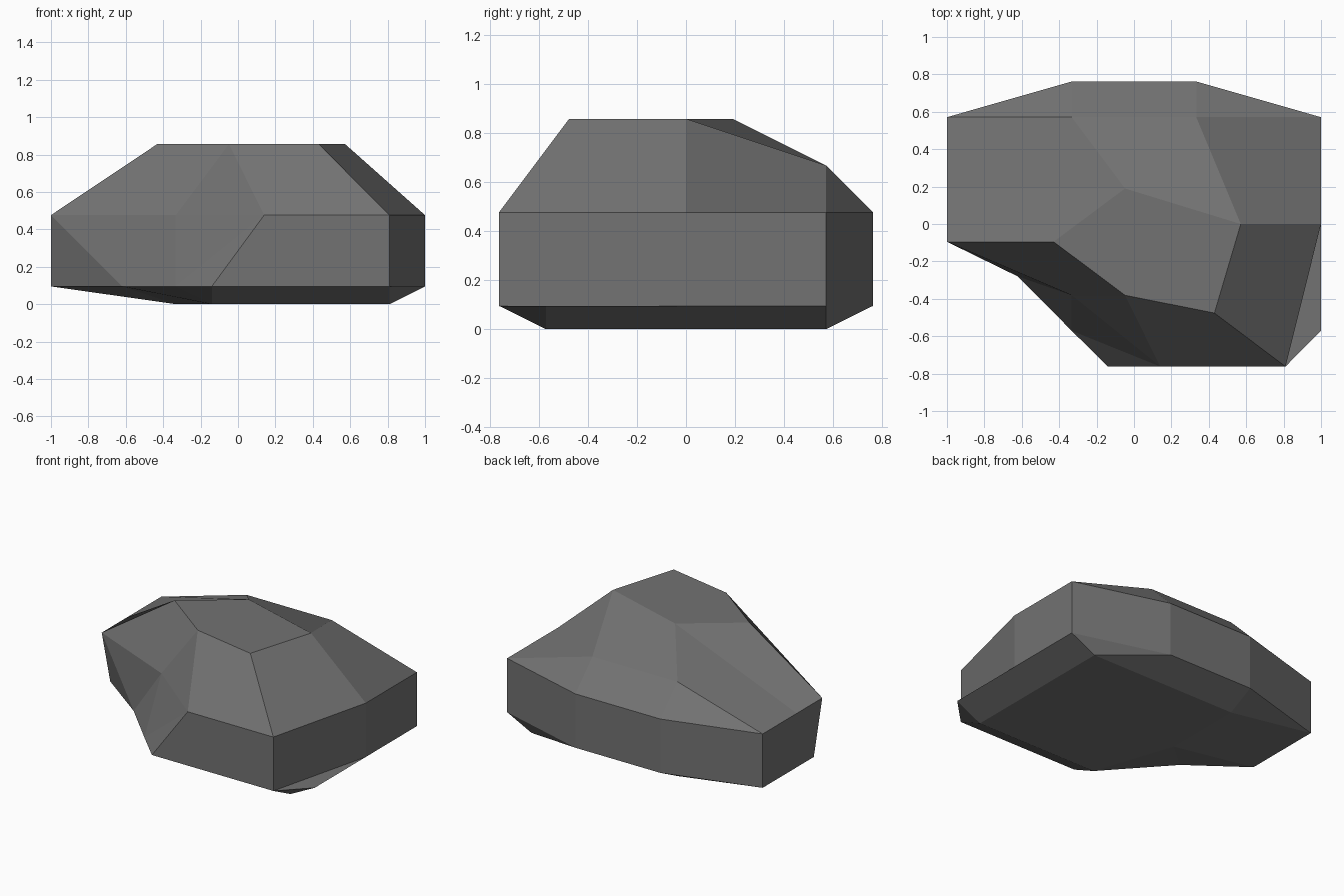
import bpy, bmesh

if "Cube" in bpy.data.objects:
    bpy.data.objects.remove(bpy.data.objects["Cube"])

# heights of the horizontal rings
Z_BASE, Z_LOW, Z_MID, Z_SHOULDER, Z_TOP = 0.0, 0.095, 0.476, 0.667, 0.857

bm = bmesh.new()
cache = {}


def pt(x, y, z):
    """Shared vertex at a position."""
    key = (x, y, z)
    if key not in cache:
        cache[key] = bm.verts.new(key)
    return cache[key]


def ring(points, z):
    return [pt(x, y, z) for x, y in points]


def face(verts):
    verts = list(dict.fromkeys(verts))
    if len(verts) > 2:
        bm.faces.new(verts)


def band(a, b, split=False):
    """Stitch two equal loops; repeated points collapse to triangles."""
    for i in range(len(a)):
        j = (i + 1) % len(a)
        if split:
            face([a[i], a[j], b[i]])
            face([a[j], b[j], b[i]])
        else:
            face([a[i], a[j], b[j], b[i]])


# shared back outline of both wall rings
back = [(0.81, -0.762), (1, 0), (1, 0.571), (0.333, 0.762), (-0.333, 0.762), (-1, 0.571)]
mid = ring(back + [(-1, 0.19), (-1, -0.095), (-0.333, -0.381), (0.14, -0.762)], Z_MID)
low = ring(back + [(-1, 0), (-0.62, -0.281), (-0.333, -0.571), (-0.14, -0.762)], Z_LOW)

# crown and back shoulder
front_r, right, back_l, left, front_l = crown = ring(
    [(0.43, -0.476), (0.571, 0), (-0.048, 0.19), (-0.43, -0.095), (-0.048, -0.381)], Z_TOP)
sh_r, sh_l = ring([(0.333, 0.571), (-0.333, 0.571)], Z_SHOULDER)
face(crown)
face([right, sh_r, sh_l, back_l])
band(mid, [front_r, right, sh_r, sh_r, sh_l, sh_l, back_l, left, front_l, front_l])

# side walls
band(mid, low, split=True)

# small ledge at the front right corner
corner = pt(1, -0.571, Z_LOW)
face([low[0], corner, low[1]])

# chamfered underside
fr, br, bl, l, fl = base = ring(
    [(0.81, -0.571), (0.81, 0.571), (-0.333, 0.571), (-0.333, 0), (-0.14, -0.571)], Z_BASE)
band([low[0], corner] + low[2:], [fr, fr, br, br, bl, bl, l, l, fl, fl])
face(base[::-1])

bmesh.ops.recalc_face_normals(bm, faces=bm.faces)
mesh = bpy.data.meshes.new("rock")
bm.to_mesh(mesh)
bm.free()

stone = bpy.data.materials.new("dark grey stone")
stone.diffuse_color = (0.17, 0.17, 0.17, 1)
stone.use_nodes = True
stone.node_tree.nodes["Principled BSDF"].inputs["Base Color"].default_value = stone.diffuse_color
mesh.materials.append(stone)
rock = bpy.data.objects.new("rock", mesh)
bpy.context.collection.objects.link(rock)
